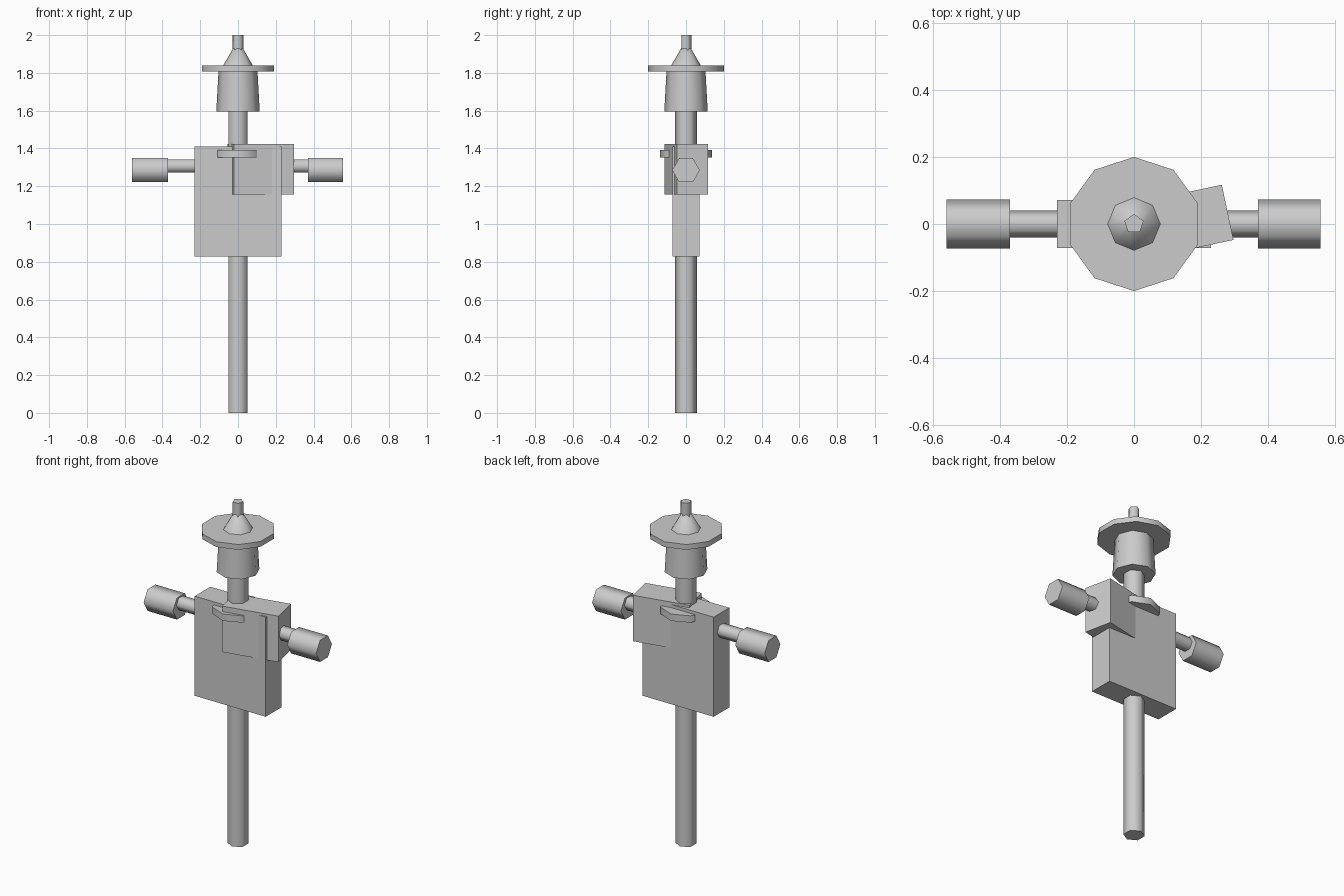
import bpy
from math import radians, pi

if "Cube" in bpy.data.objects:
    bpy.data.objects.remove(bpy.data.objects["Cube"])


def prism(name, sides, r_low, r_top, low, top):
    """Upright tapered prism between two heights, first corner on +y."""
    bpy.ops.mesh.primitive_cone_add(vertices=sides, radius1=r_low, radius2=r_top,
                                    depth=top - low, location=(0, 0, (low + top) / 2))
    ob = bpy.context.object
    ob.name = name
    bpy.ops.object.shade_smooth_by_angle(angle=radians(75))
    return ob


def bar(name, radius, x0, x1, z):
    """Hexagonal bar lying along x."""
    ob = prism(name, 6, radius, radius, 0, x1 - x0)
    ob.rotation_euler = (0, pi / 2, 0)
    ob.location = ((x0 + x1) / 2, 0, z)
    return ob


def box(name, size, centre, turn=0):
    bpy.ops.mesh.primitive_cube_add(size=1, location=centre, rotation=(0, 0, radians(turn)))
    ob = bpy.context.object
    ob.name = name
    ob.scale = size
    return ob


# Upright pole and crossbar
prism("pole", 6, 0.057, 0.057, 0.0, 1.62)
bar("crossbar", 0.04, -0.45, 0.45, 1.306)

# Sleeve ends on both sides
for side, x0, x1 in (("left", -0.56, -0.37), ("right", 0.37, 0.557)):
    bar(side + "_sleeve", 0.073, x0, x1, 1.285)

# Coat body, turned shoulder patch and collar ring
box("coat_body", (0.46, 0.144, 0.583), (0, 0, 1.1185))
box("shoulder_patch", (0.325, 0.168, 0.269), (0.1205, 0.001, 1.2895), 12)
prism("collar", 8, 0.138, 0.138, 1.352, 1.392)

# Head
prism("head", 8, 0.115, 0.103, 1.595, 1.812)

# Hat
prism("hat_brim", 10, 0.2, 0.2, 1.808, 1.839)
prism("hat_cone", 8, 0.081, 0.026, 1.835, 1.93)
prism("hat_tip", 5, 0.03, 0.03, 1.9, 2.0)
